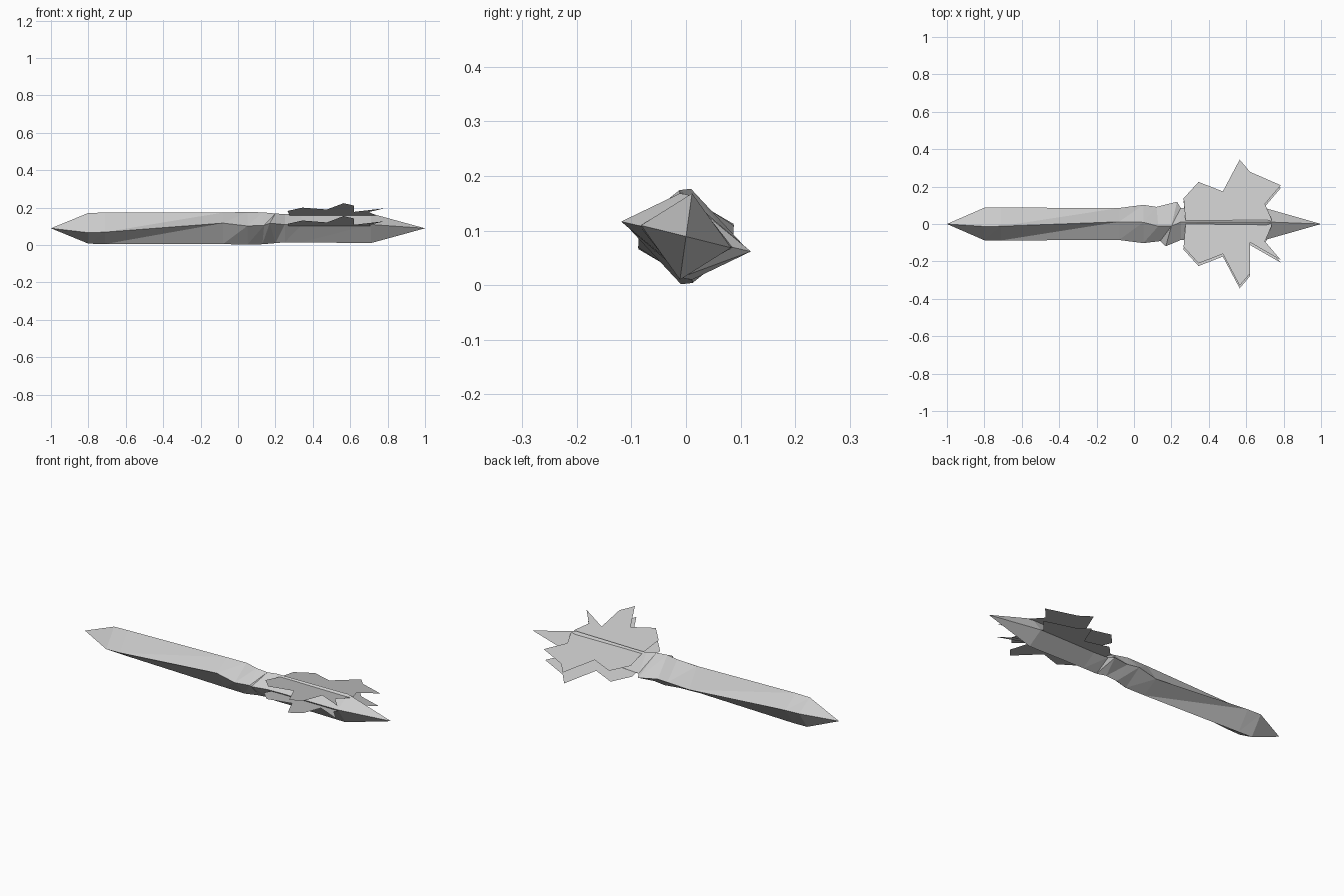
import bpy, bmesh
from math import sin, cos, radians

cube = bpy.data.objects.get("Cube")
if cube:
    bpy.data.objects.remove(cube)

GREY = (0.6, 0.6, 0.6, 1)
grey = bpy.data.materials.new("plain grey")
grey.use_nodes = True
grey.diffuse_color = GREY
grey.node_tree.nodes["Principled BSDF"].inputs["Base Color"].default_value = GREY

AXIS_Z = 0.089


def finish(bm, name):
    mesh = bpy.data.meshes.new(name)
    bm.to_mesh(mesh)
    bm.free()
    mesh.materials.append(grey)
    obj = bpy.data.objects.new(name, mesh)
    bpy.context.collection.objects.link(obj)
    return obj


def diamond(x, width, height, side, lean, skew):
    """Four corners of a tilted diamond: left side, top, right side, bottom."""
    a, b = radians(side), radians(lean)
    dy, dz = width * cos(a), width * sin(a)
    ty, tz = -height * sin(b), height * cos(b)
    return [(x + skew, dy, AXIS_Z + dz), (x, ty, AXIS_Z + tz),
            (x - skew, -dy, AXIS_Z - dz), (x, -ty, AXIS_Z - tz)]


def loft(bm, sections):
    """Join neighbouring diamonds with triangles, closing to points at the ends."""
    rings = [[bm.verts.new(p) for p in diamond(*s)] for s in sections]
    for near, far in zip(rings, rings[1:]):
        for k in range(4):
            n = (k + 1) % 4
            bm.faces.new((near[k], near[n], far[k]))
            bm.faces.new((near[n], far[n], far[k]))
    bmesh.ops.remove_doubles(bm, verts=bm.verts, dist=0.0001)
    bmesh.ops.recalc_face_normals(bm, faces=bm.faces)


# Faceted shaft: x, half width, half height, side tilt, top lean, skew
SHAFT = [
    (-1, 0, 0, 0, 0, 0),
    (-0.8, 0.09, 0.083, 15, 9, 0),
    (-0.71, 0.09, 0.085, 13, 8, 0),
    (-0.08, 0.09, 0.085, -18, -8, 0),
    (0.05, 0.103, 0.088, -7, -6, 0),
    (0.13, 0.093, 0.086, -10, 8, -0.01),
    (0.2, 0.122, 0.08, -13, 8, 0.03),
    (0.25, 0.088, 0.076, -13, -8, 0),
    (0.34, 0.082, 0.076, -13, -8, 0),
    (0.71, 0.085, 0.08, -14, -8, 0),
    (1, 0, 0, 0, 0, 0),
]
bm = bmesh.new()
loft(bm, SHAFT)
finish(bm, "faceted_shaft")

# Spiky plate: one half of the outline, mirrored across the long axis
HALF = [
    (0.735, 0.02), (0.7, 0.1), (0.785, 0.2), (0.62, 0.105), (0.62, 0.272),
    (0.565, 0.337), (0.475, 0.167), (0.345, 0.218), (0.382, 0.125),
    (0.265, 0.13), (0.355, 0.055), (0.275, 0.015),
]
OUTLINE = HALF + [(x, -y) for x, y in reversed(HALF)]


def spiky_plate(name, height, shift):
    bm = bmesh.new()
    bm.faces.new([bm.verts.new((x, y + shift, height - 0.2 * y)) for x, y in OUTLINE])
    bmesh.ops.triangulate(bm, faces=bm.faces)
    finish(bm, name)


spiky_plate("upper_spiky_plate", 0.156, 0.007)
spiky_plate("lower_spiky_plate", 0.087, -0.007)
